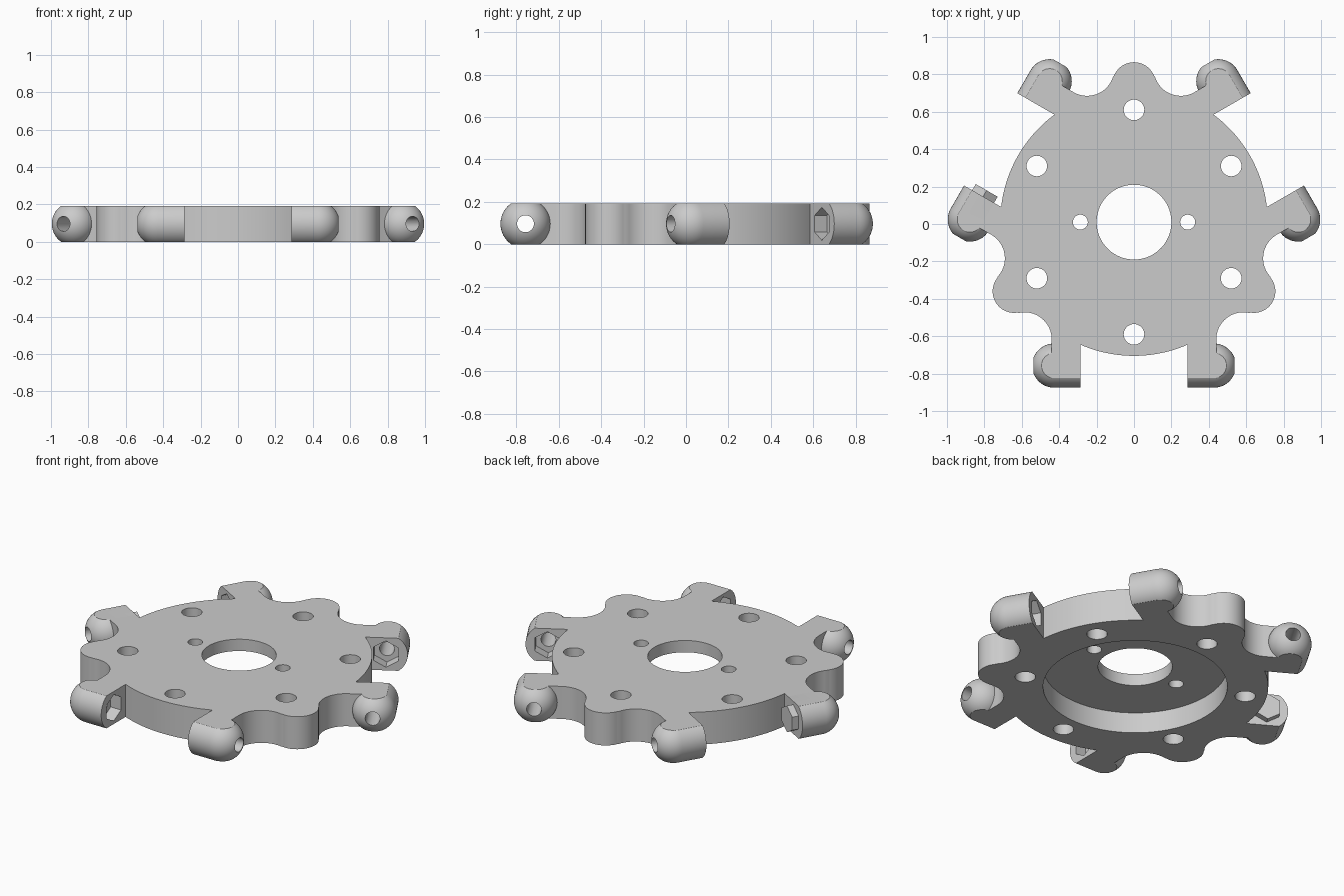
import bpy, bmesh
from math import pi, cos, sin, radians, asin, atan2, sqrt
from mathutils import Matrix, Vector

if "Cube" in bpy.data.objects:
    bpy.data.objects.remove(bpy.data.objects["Cube"])

THICK = 0.193
MID = THICK / 2
DISC_R = 0.715
ARM_IN, ARM_OUT, ARM_Y = 0.285, 0.44, -0.767
BOSS_X, BOSS_R = 0.427, 0.118
LOBE_R, SCOOP_R = 0.115, 0.145
CENTRE = Matrix.Translation((0, 0.01, 0))

grey = bpy.data.materials.new("plain grey")
grey.use_nodes = True
grey.diffuse_color = (0.6, 0.6, 0.6, 1)
grey.node_tree.nodes["Principled BSDF"].inputs["Base Color"].default_value = (0.6, 0.6, 0.6, 1)


def to_object(bm, name, matrix):
    bmesh.ops.recalc_face_normals(bm, faces=bm.faces)
    bm.transform(matrix)
    mesh = bpy.data.meshes.new(name)
    bm.to_mesh(mesh)
    bm.free()
    mesh.materials.append(grey)
    ob = bpy.data.objects.new(name, mesh)
    bpy.context.collection.objects.link(ob)
    return ob


def combine(target, tool, operation):
    tool.hide_render = True
    mod = target.modifiers.new("combine", 'BOOLEAN')
    mod.object, mod.operation, mod.solver = tool, operation, 'EXACT'
    bpy.context.view_layer.objects.active = target
    bpy.ops.object.modifier_apply(modifier=mod.name)
    bpy.data.objects.remove(tool)


def drill(target, radius, bottom, top, matrix, sides=40):
    bm = bmesh.new()
    turn = Matrix.Translation((0, 0, (bottom + top) / 2)) @ Matrix.Rotation(pi / 6, 4, 'Z')
    bmesh.ops.create_cone(bm, cap_ends=True, segments=sides, radius1=radius,
                          radius2=radius, depth=top - bottom, matrix=turn)
    combine(target, to_object(bm, "cutter", matrix), 'DIFFERENCE')


def arc(centre, radius, start, end, steps):
    return [Vector((centre[0] + radius * cos(start + (end - start) * i / steps),
                    centre[1] + radius * sin(start + (end - start) * i / steps)))
            for i in range(steps + 1)]


# Outline of one sixth: rim arc, arm, scoop, half lobe
scoop = Vector((ARM_OUT + SCOOP_R, -0.627))
lobe = Vector((cos(-pi / 6), sin(-pi / 6))) * 0.74
to_lobe = lobe - scoop
meet = atan2(to_lobe.y, to_lobe.x)
sixth = arc((0, 0), DISC_R, -pi / 2, -pi / 2 + asin(ARM_IN / DISC_R), 12)
sixth += [Vector((ARM_IN, ARM_Y)), Vector((ARM_OUT, ARM_Y))]
sixth += arc(scoop, SCOOP_R, pi, meet, 16)
sixth += arc(lobe, LOBE_R, meet - pi, -pi / 6, 16)[1:]

# Mirror across the lobe, then repeat three times
c, s = cos(-pi / 3), sin(-pi / 3)
mirrored = [Vector((c * p.x + s * p.y, s * p.x - c * p.y)) for p in reversed(sixth)]
third = sixth + mirrored[1:-1]
bm = bmesh.new()
ring = []
for k in range(3):
    turn = Matrix.Rotation(k * 2 * pi / 3, 2)
    ring += [bm.verts.new((*(turn @ p), -0.05)) for p in third]
base = bm.faces.new(ring)
extruded = bmesh.ops.extrude_face_region(bm, geom=[base])
bmesh.ops.translate(bm, vec=(0, 0, THICK + 0.1),
                    verts=[v for v in extruded["geom"] if isinstance(v, bmesh.types.BMVert)])
plate = to_object(bm, "mounting_plate", CENTRE)

# Round-ended bosses on the six arms
boss_frames = [CENTRE @ Matrix.Rotation(k * 2 * pi / 3, 4, 'Z')
               @ Matrix.Translation((side * BOSS_X, ARM_Y, MID))
               @ Matrix.Rotation(side * pi / 2, 4, 'Y')
               for k in range(3) for side in (-1, 1)]
for frame in boss_frames:
    bm = bmesh.new()
    bmesh.ops.create_uvsphere(bm, u_segments=40, v_segments=24, radius=BOSS_R)
    bmesh.ops.delete(bm, geom=[v for v in bm.verts if v.co.z < -0.001], context='VERTS')
    rim = [e for e in bm.edges if e.is_boundary]
    tube = bmesh.ops.extrude_edge_only(bm, edges=rim)["geom"]
    bmesh.ops.translate(bm, vec=(0, 0, ARM_IN - BOSS_X),
                        verts=[v for v in tube if isinstance(v, bmesh.types.BMVert)])
    bmesh.ops.holes_fill(bm, edges=[e for e in bm.edges if e.is_boundary], sides=0)
    combine(plate, to_object(bm, "boss", frame), 'UNION')

# Trim everything to the plate thickness
bm = bmesh.new()
bmesh.ops.create_cube(bm, size=1)
slab = to_object(bm, "slab", Matrix.Translation((0, 0, MID)) @ Matrix.Diagonal((3, 3, THICK, 1)))
combine(plate, slab, 'INTERSECT')

# Underside recess, centre bore and bolt holes
drill(plate, 0.495, -0.1, 0.123, CENTRE, 96)
drill(plate, 0.2, -0.1, 0.3, CENTRE, 64)
for side in (-1, 1):
    drill(plate, 0.04, -0.1, 0.3, CENTRE @ Matrix.Translation((side * 0.287, 0, 0)), 32)
for k in range(6):
    spot = Matrix.Rotation(k * pi / 3, 4, 'Z') @ Matrix.Translation((0, 0.6, 0))
    drill(plate, 0.055, -0.1, 0.3, CENTRE @ spot)

# Screw holes and hexagonal nut pockets in the bosses
for frame in boss_frames:
    drill(plate, 0.04, -0.25, 0.25, frame, 32)
    drill(plate, 0.078, -0.18, -0.075, frame, 6)

bpy.ops.object.select_all(action='DESELECT')
plate.select_set(True)
bpy.context.view_layer.objects.active = plate
bpy.ops.object.shade_smooth_by_angle(angle=radians(30))
